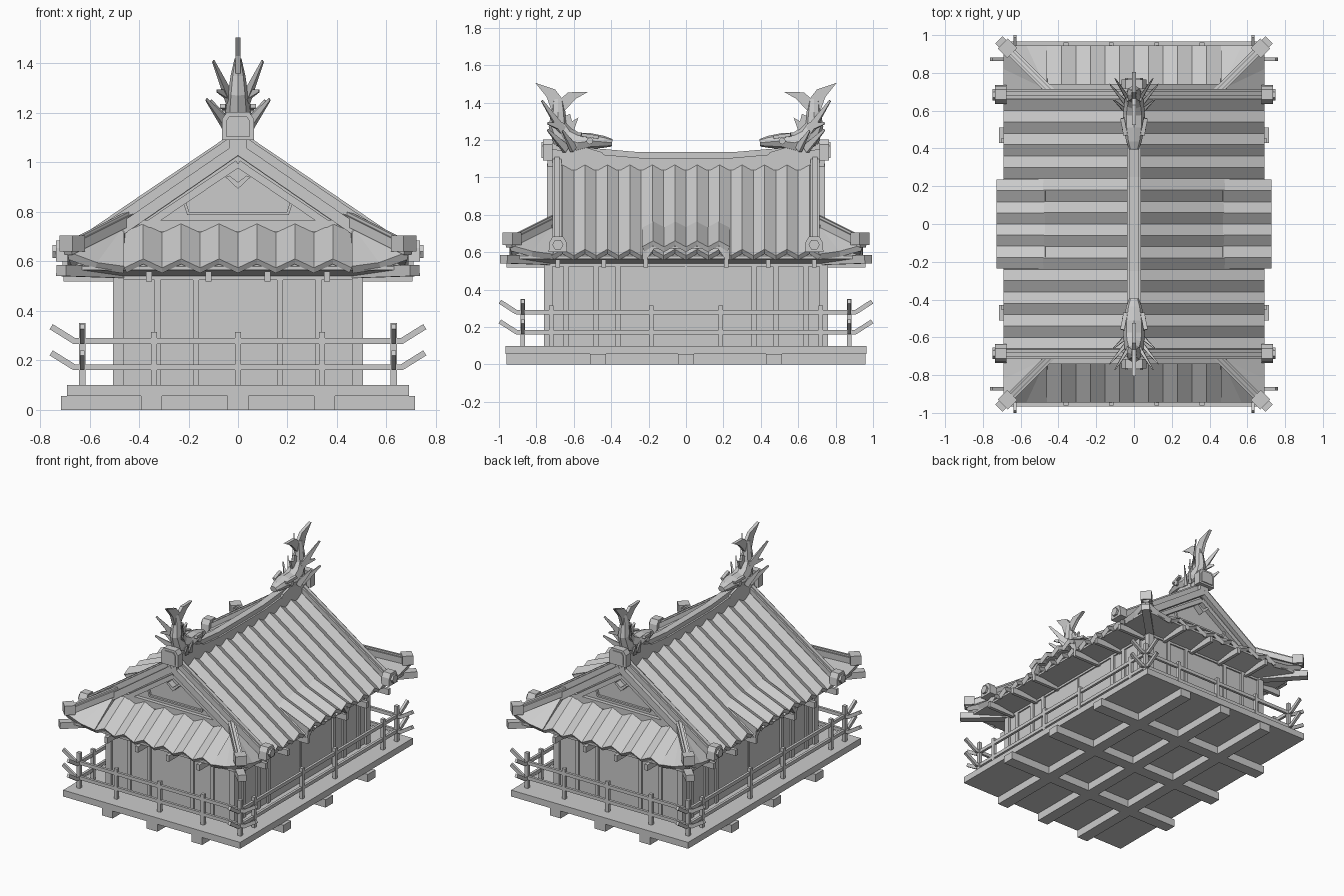
import bpy, bmesh, math
from mathutils import Vector

old = bpy.data.objects.get("Cube")
if old:
    bpy.data.objects.remove(old, do_unlink=True)

grey = bpy.data.materials.new("plain_grey")
grey.use_nodes = True
grey.diffuse_color = (0.6, 0.6, 0.6, 1)
grey.node_tree.nodes["Principled BSDF"].inputs["Base Color"].default_value = (0.6, 0.6, 0.6, 1)


def make(name, verts, faces, mirror="", thick=0):
    """Mesh in world space, optionally thickened downward and mirrored about the origin."""
    bm = bmesh.new()
    vs = [bm.verts.new(v) for v in verts]
    for f in faces:
        bm.faces.new([vs[i] for i in f])
    bm.normal_update()
    if thick:
        for f in list(bm.faces):
            if f.normal.z < 0:
                f.normal_flip()
    else:
        bmesh.ops.recalc_face_normals(bm, faces=bm.faces[:])
    me = bpy.data.meshes.new(name)
    bm.to_mesh(me)
    bm.free()
    me.materials.append(grey)
    ob = bpy.data.objects.new(name, me)
    bpy.context.collection.objects.link(ob)
    if thick:
        m = ob.modifiers.new("thickness", "SOLIDIFY")
        m.thickness, m.offset = thick, -1
    if mirror:
        m = ob.modifiers.new("mirror", "MIRROR")
        m.use_axis = ("X" in mirror, "Y" in mirror, False)
    return ob


def loft(name, rings, mirror=""):
    """Closed skin through rings of equal point count."""
    n = len(rings[0])
    faces = [tuple(range(n)), tuple(range((len(rings) - 1) * n, len(rings) * n))]
    for r in range(len(rings) - 1):
        for i in range(n):
            j = (i + 1) % n
            faces.append((r * n + i, r * n + j, r * n + n + j, r * n + n + i))
    return make(name, [p for ring in rings for p in ring], faces, mirror)


def box(name, x, y, z, mirror=""):
    ring = lambda h: [(x[0], y[0], h), (x[1], y[0], h), (x[1], y[1], h), (x[0], y[1], h)]
    return loft(name, [ring(z[0]), ring(z[1])], mirror)


def prism(name, pts, axis, a, b, mirror=""):
    """Outline extruded along x (points are y,z) or y (points are x,z)."""
    put = (lambda p, c: (c, p[0], p[1])) if axis == "x" else (lambda p, c: (p[0], c, p[1]))
    return loft(name, [[put(p, c) for p in pts] for c in (a, b)], mirror)


def beam(name, p, q, w, h, mirror="", taper=1):
    p, q = Vector(p), Vector(q)
    d = (q - p).normalized()
    side = d.cross(Vector((0, 0, 1))).normalized()
    up = side.cross(d)
    ring = lambda c, s: [c + side * w * s * i / 2 + up * h * s * j / 2
                         for i, j in ((-1, -1), (1, -1), (1, 1), (-1, 1))]
    return loft(name, [ring(p, 1), ring(q, taper)], mirror)


def corrugated(name, n, at, amp, thick, mirror):
    """Zigzag tiles; at(u, t) gives the plain surface, u across and t down the slope."""
    verts = []
    for i in range(2 * n + 1):
        lift = Vector((0, 0, amp if i % 2 else -amp))
        verts += [Vector(at(i / (2 * n), t)) + lift for t in (0, 1)]
    faces = [(2 * i, 2 * i + 1, 2 * i + 3, 2 * i + 2) for i in range(2 * n)]
    return make(name, verts, faces, mirror, thick)


# Foundation beams and deck
for c in (-0.35, 0, 0.35):
    box("foundation_long_beam", (c - 0.042, c + 0.042), (-0.96, 0.96), (0, 0.055))
for c in (-0.47, 0, 0.47):
    box("foundation_cross_beam", (-0.715, 0.715), (c - 0.042, c + 0.042), (0, 0.055))
box("deck", (-0.692, 0.692), (-0.965, 0.965), (0.055, 0.1))

# Walls with posts, lintels and sills
box("wall_core", (-0.488, 0.488), (-0.743, 0.743), (0.1, 0.57))
box("corner_post", (0.46, 0.505), (0.715, 0.76), (0.1, 0.55), "XY")
for c in (0.17, 0.325):
    box("end_wall_post", (c - 0.012, c + 0.012), (0.735, 0.755), (0.1, 0.55), "XY")
for c in (0.365, 0.48, 0.64):
    box("side_wall_post", (0.48, 0.5), (c - 0.015, c + 0.015), (0.1, 0.55), "XY")
box("door_seam", (0.48, 0.494), (-0.006, 0.006), (0.1, 0.55), "X")
box("end_lintel", (-0.49, 0.49), (0.735, 0.753), (0.525, 0.56), "Y")
box("side_lintel", (0.48, 0.498), (-0.74, 0.74), (0.525, 0.56), "X")

# Railing with upswept ends
RX, RY = 0.63, 0.873
for z in (0.172, 0.278):
    beam("end_rail", (0, RY, z), (0.667, RY, z), 0.018, 0.024, "XY")
    beam("end_rail_tip", (0.662, RY, z), (0.755, RY, z + 0.058), 0.018, 0.024, "XY")
    beam("side_rail", (RX, 0, z), (RX, 0.91, z), 0.018, 0.024, "XY")
    beam("side_rail_tip", (RX, 0.905, z), (RX, 0.995, z + 0.058), 0.018, 0.024, "XY")
box("rail_corner_post", (RX - 0.013, RX + 0.013), (RY - 0.013, RY + 0.013), (0.1, 0.35), "XY")
for c in (-0.34, 0, 0.34):
    box("end_rail_post", (c - 0.012, c + 0.012), (RY - 0.012, RY + 0.012), (0.1, 0.315), "Y")
for c in (0.185, 0.72):
    box("side_rail_post", (RX - 0.012, RX + 0.012), (c - 0.012, c + 0.012), (0.1, 0.315), "XY")

# Soffit, rafters and corner beams
square = lambda x, y, z: [(-x, -y, z), (x, -y, z), (x, y, z), (-x, y, z)]
loft("soffit", [square(0.5, 0.755, 0.54), square(0.67, 0.93, 0.565), square(0.67, 0.93, 0.58),
                square(0.45, 0.7, 0.68)])
for c in (0.12, 0.36):
    box("end_rafter", (c - 0.012, c + 0.012), (0.72, 0.96), (0.518, 0.56), "XY")
for c in (0.215, 0.44, 0.685):
    box("side_rafter", (0.47, 0.705), (c - 0.012, c + 0.012), (0.518, 0.56), "XY")
beam("corner_beam", (0.48, 0.74, 0.555), (0.715, 0.975, 0.563), 0.055, 0.045, "XY")

# Main roof slopes and end skirts
slope = lambda x: 1.075 - 0.69 * x
EAVE, HIP_X, HIP_Y = 0.69, 0.46, 0.71


def main_slope(u, t):
    x = 0.015 + (EAVE - 0.015) * t
    return x, -0.72 + 1.44 * u, slope(x)


def end_skirt(u, t):
    return (2 * u - 1) * HIP_X, HIP_Y + (0.945 - HIP_Y) * t, 0.735 - 0.143 * t


corrugated("main_roof", 12, main_slope, 0.017, 0.03, "X")
corrugated("end_skirt_roof", 6, end_skirt, 0.018, 0.025, "Y")
corner = [(HIP_X, HIP_Y, 0.745), (HIP_X, 0.945, 0.58), (0.57, 0.945, 0.595),
          (EAVE, 0.945, 0.64), (EAVE, 0.82, 0.605), (EAVE, HIP_Y, 0.59)]
make("roof_corner", corner, [(0, 1, 2), (0, 2, 3), (0, 3, 4), (0, 4, 5)], "XY", 0.035)
beam("hip_rib", (0.43, 0.69, 0.775), (0.69, 0.95, 0.645), 0.045, 0.04, "XY")
beam("hip_rib_cap", (0.43, 0.69, 0.79), (0.67, 0.93, 0.67), 0.02, 0.035, "XY")
beam("hip_finial", (0.645, 0.905, 0.672), (0.695, 0.955, 0.672), 0.075, 0.065, "XY")

# Descending ribs and their end tiles
beam("rake_rib", (0.02, 0.69, 1.082), (0.69, 0.69, 0.625), 0.05, 0.045, "XY")
beam("rake_rib_cap", (0.02, 0.69, 1.105), (0.69, 0.69, 0.65), 0.025, 0.025, "XY")
tile = [(0.635, 0.6), (0.735, 0.6), (0.73, 0.655), (0.712, 0.685), (0.658, 0.685), (0.64, 0.655)]
prism("rake_end_tile", tile, "x", 0.675, 0.735, "XY")
prism("rake_end_boss", [(0.685 + 0.03 * math.cos(a * math.pi / 3), 0.64 + 0.03 * math.sin(a * math.pi / 3))
                        for a in range(6)], "x", 0.73, 0.75, "XY")

# Gable ends: wall, barge boards, frame and pendant
prism("gable_wall", [(-0.5, 0.7), (0.5, 0.7), (0, 1.06)], "y", 0.64, 0.685, "Y")
beam("barge_board", (0, 0.727, 1.055), (0.48, 0.727, 0.724), 0.03, 0.045, "XY")
beam("inner_barge_board", (0, 0.7, 0.995), (0.38, 0.7, 0.738), 0.035, 0.03, "XY")
box("gable_sill", (-0.4, 0.4), (0.66, 0.712), (0.72, 0.765), "Y")
box("gable_frame_base", (-0.205, 0.205), (0.68, 0.7), (0.788, 0.8), "Y")
beam("gable_frame_side", (0.2, 0.69, 0.79), (0.215, 0.69, 0.835), 0.02, 0.012, "XY")
prism("gable_pendant", [(0, 0.893), (0.05, 0.94), (0.035, 0.947), (0, 0.92), (-0.035, 0.947), (-0.05, 0.94)],
      "y", 0.68, 0.73, "Y")


# Raised entrance hoods in the side eaves
def hood(u, t):
    return 0.47 + 0.258 * t, -0.235 + 0.47 * u, 0.75 - 0.105 * t


corrugated("side_hood", 4, hood, 0.016, 0.03, "X")
prism("hood_cheek", [(0.47, 0.735), (0.715, 0.635), (0.705, 0.56), (0.66, 0.58)], "y", 0.205, 0.232, "XY")
prism("hood_arch", [(-0.205, 0.57), (-0.17, 0.62), (0.17, 0.62), (0.205, 0.57), (0.22, 0.63), (-0.22, 0.63)],
      "x", 0.66, 0.71, "X")

# Sagging ridge with end blocks
half = [(0.25, 1.135), (0.42, 1.15), (0.6, 1.165), (0.74, 1.185)]
top = [(-y, z) for y, z in reversed(half)] + half
prism("ridge", [(-0.74, 1.05)] + top + [(0.74, 1.05)], "x", -0.024, 0.024)
prism("ridge_base", [(-0.74, 1.04)] + [(y, z - 0.03) for y, z in top] + [(0.74, 1.04)], "x", -0.036, 0.036)
octagon = lambda s: [(a * s, 1.145 + b * s) for a, b in
                     ((-0.065, -0.055), (0.065, -0.055), (0.065, 0.03), (0.045, 0.058),
                      (-0.045, 0.058), (-0.065, 0.03))]
prism("ridge_end_block", octagon(1), "y", 0.715, 0.765, "Y")
prism("ridge_end_panel", octagon(0.75), "y", 0.76, 0.772, "Y")

# Roof fish: body stations are y, z, half depth, half width
stations = [(0.395, 1.185, 0.02, 0.026), (0.44, 1.19, 0.032, 0.042), (0.51, 1.195, 0.042, 0.055),
            (0.58, 1.185, 0.055, 0.058), (0.655, 1.21, 0.07, 0.05), (0.685, 1.28, 0.05, 0.04),
            (0.683, 1.35, 0.038, 0.03), (0.685, 1.42, 0.03, 0.014)]
rings = []
for i, (y, z, r, w) in enumerate(stations):
    a, b = stations[max(i - 1, 0)], stations[min(i + 1, len(stations) - 1)]
    d = Vector((0, b[0] - a[0], b[1] - a[1])).normalized()
    n = Vector((0, -d.z, d.y))
    rings.append([Vector((w * math.cos(k * math.pi / 4), y, z)) + n * r * math.sin(k * math.pi / 4)
                  for k in range(8)])
loft("fish_body", rings, "Y")
prism("fish_lower_jaw", [(0.435, 1.115), (0.45, 1.135), (0.55, 1.165), (0.64, 1.16), (0.64, 1.11), (0.52, 1.1)],
      "x", -0.038, 0.038, "Y")
prism("fish_tail", [(0.72, 1.36), (0.745, 1.43), (0.805, 1.505), (0.70, 1.47), (0.665, 1.425),
                    (0.63, 1.455), (0.525, 1.457), (0.59, 1.42), (0.645, 1.36)], "x", -0.011, 0.011, "Y")
prism("fish_back_fin", [(0.63, 1.22), (0.6, 1.25), (0.575, 1.32), (0.61, 1.3), (0.62, 1.34), (0.66, 1.32)],
      "x", -0.008, 0.008, "Y")
spikes = [((0.03, 0.66, 1.25), (0.1, 0.77, 1.41)), ((0.045, 0.64, 1.15), (0.128, 0.74, 1.255)),
          ((0.045, 0.6, 1.15), (0.11, 0.66, 1.25)), ((0.03, 0.66, 1.27), (0.085, 0.74, 1.29))]
for p, q in spikes:
    beam("fish_fin", p, q, 0.022, 0.045, "XY", 0.25)
beam("fish_brow", (0.045, 0.47, 1.215), (0.062, 0.56, 1.228), 0.022, 0.018, "XY")
prism("fish_eye", [(0.515 + 0.018 * math.cos(k * math.pi / 4), 1.195 + 0.018 * math.sin(k * math.pi / 4))
                   for k in range(8)], "x", 0.045, 0.064, "XY")
